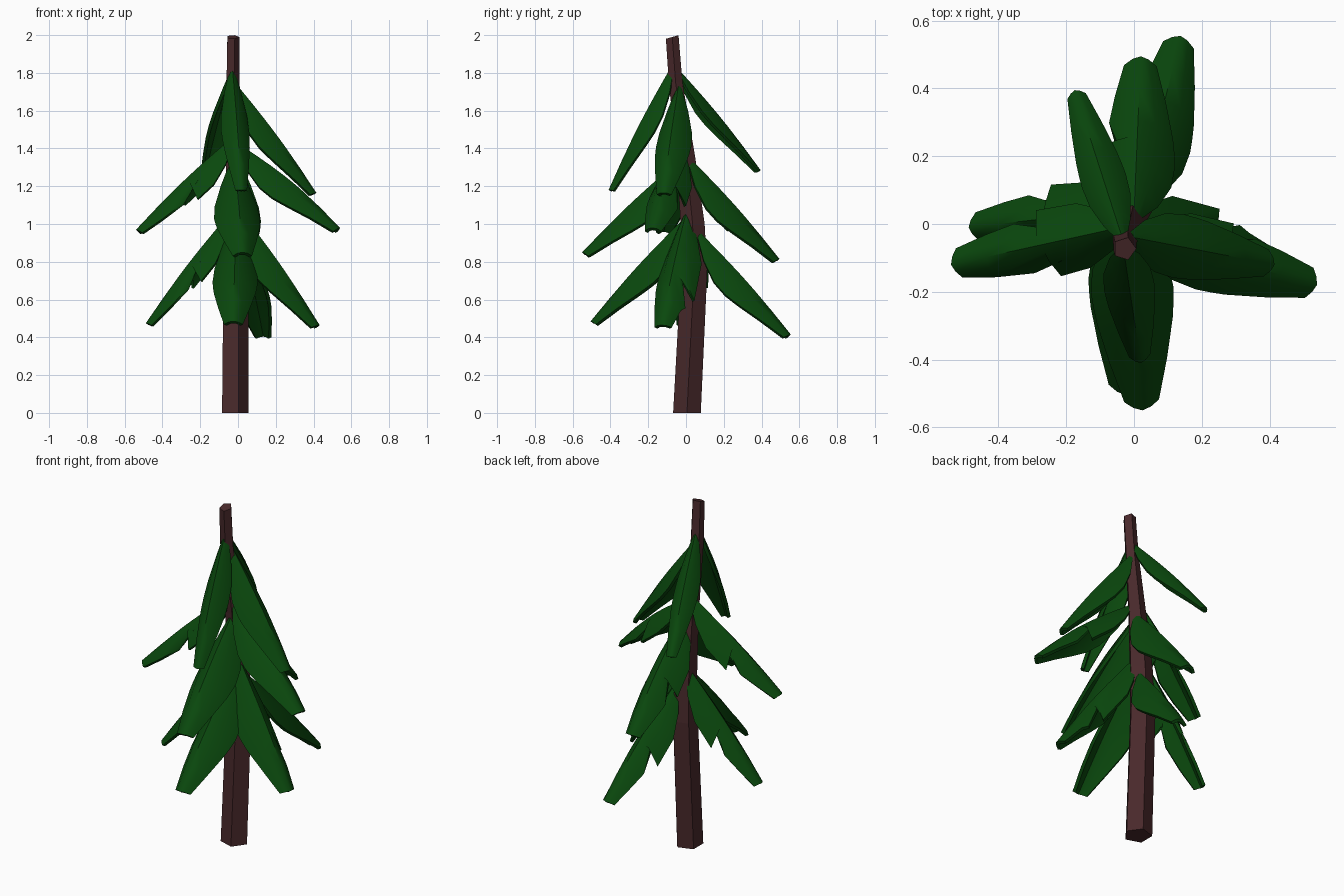
import bpy, bmesh, math
from mathutils import Vector

if "Cube" in bpy.data.objects:
    bpy.data.objects.remove(bpy.data.objects["Cube"])


def material(name, rgb):
    m = bpy.data.materials.new(name)
    m.diffuse_color = (*rgb, 1)
    m.use_nodes = True
    m.node_tree.nodes["Principled BSDF"].inputs["Base Color"].default_value = m.diffuse_color
    return m


bark = material("bark", (0.066, 0.022, 0.024))
needles = material("needles", (0.003, 0.065, 0.004))


def make_object(name, bm, mat):
    bmesh.ops.recalc_face_normals(bm, faces=bm.faces)
    me = bpy.data.meshes.new(name)
    bm.to_mesh(me)
    bm.free()
    me.materials.append(mat)
    ob = bpy.data.objects.new(name, me)
    bpy.context.collection.objects.link(ob)
    return ob


# Trunk: five-sided, gently bent: x, y, z, radius
path = [(-0.022, 0.005, 0, 0.077), (-0.018, 0.043, 0.75, 0.073),
        (-0.015, 0.035, 1.0, 0.067), (-0.02, 0.0, 1.35, 0.052),
        (-0.03, -0.055, 1.75, 0.038), (-0.028, -0.073, 1.99, 0.035)]
bm = bmesh.new()
rings = [[bm.verts.new((x + r * math.cos(k * math.tau / 5), y + r * math.sin(k * math.tau / 5),
                        z + (0.01 * math.sin(k * math.tau / 5) if z > 1.9 else 0)))
          for k in range(5)] for x, y, z, r in path]
for a, b in zip(rings, rings[1:]):
    for k in range(5):
        bm.faces.new((a[k], a[k - 1], b[k - 1], b[k]))
bm.faces.new(rings[0])
bm.faces.new(rings[-1])
make_object("trunk", bm, bark)

# Blade rows: ridge position, plain edge (pos, width), torn edge (pos, width)
ROWS = [(0.00, (0.00, 0.15), (0.00, 0.15)),
        (0.15, (0.17, 0.60), (0.17, 0.60)),
        (0.30, (0.35, 0.93), (0.35, 0.93)),
        (0.42, (0.48, 1.00), (0.58, 0.98)),
        (0.50, (0.55, 0.97), (0.48, 0.45)),
        (0.58, (0.62, 0.92), (0.68, 0.74)),
        (0.78, (0.80, 0.70), (0.82, 0.62)),
        (1.00, (0.99, 0.42), (0.99, 0.42))]


def branch(name, root, tip, width, tears={}, bulge=0.012):
    """Arched drooping blade; tears maps a side (-1, 1) to a shift of its tear."""
    root, tip = Vector(root), Vector(tip)
    d = tip - root
    side = Vector((-d.y, d.x, 0)).normalized()
    up = d.cross(side).normalized()
    bm = bmesh.new()
    grid = []
    for ridge, plain, torn in ROWS:
        row = []
        for c in (-1, -0.5, 0, 0.5, 1):
            s = math.copysign(1, c)
            et, ew = plain
            if c and s in tears:
                et, ew = torn
                if 0.4 < ridge < 0.6:
                    et += tears[s]
            t = ridge + (et - ridge) * abs(c)
            w = width * ew
            lift = bulge * math.sin(math.pi * t)
            drop = 1.3 * abs(c) ** 1.8 * w * (1 - 0.5 * ridge)
            row.append(bm.verts.new(root + d * t + side * c * w + up * (lift - drop)))
        grid.append(row)
    for a, b in zip(grid, grid[1:]):
        for k in range(4):
            bm.faces.new((a[k], a[k + 1], b[k + 1], b[k]))
    ob = make_object(name, bm, needles)
    if sum(p.normal.dot(up) for p in ob.data.polygons) < 0:
        ob.data.flip_normals()
    mod = ob.modifiers.new("thickness", 'SOLIDIFY')
    mod.thickness = 0.018
    mod.offset = -1
    bpy.ops.object.select_all(action='DESELECT')
    ob.select_set(True)
    bpy.context.view_layer.objects.active = ob
    bpy.ops.object.modifier_apply(modifier="thickness")
    bpy.ops.object.shade_smooth_by_angle(angle=math.radians(50))


# Branches in tiers: root, tip, half width, torn sides
branch("top_front_branch", (-0.03, -0.08, 1.83), (0.02, -0.41, 1.18), 0.075)
branch("top_back_branch", (-0.035, -0.04, 1.82), (-0.175, 0.395, 1.285), 0.068)
branch("top_right_branch", (0.0, -0.04, 1.73), (0.415, -0.12, 1.165), 0.095)
branch("middle_left_branch", (-0.04, -0.01, 1.45), (-0.54, -0.12, 0.97), 0.105, {-1: 0, 1: -0.06})
branch("middle_right_branch", (0.01, -0.03, 1.42), (0.54, -0.18, 0.98), 0.11, {1: 0.0}, 0.025)
branch("middle_front_branch", (-0.02, -0.02, 1.35), (0.025, -0.55, 0.85), 0.122)
branch("middle_back_branch", (0.0, 0.03, 1.34), (0.02, 0.495, 0.815), 0.115, {1: 0})
branch("low_left_branch", (-0.05, 0.04, 1.05), (-0.488, -0.01, 0.475), 0.10, {-1: 0, 1: -0.06})
branch("low_right_branch", (0.02, 0.0, 1.06), (0.432, -0.13, 0.465), 0.115, {1: 0.1})
branch("low_front_branch", (-0.01, -0.01, 1.03), (-0.025, -0.505, 0.485), 0.12)
branch("low_back_branch", (0.02, 0.08, 0.95), (0.138, 0.555, 0.415), 0.11, {1: 0.0})
